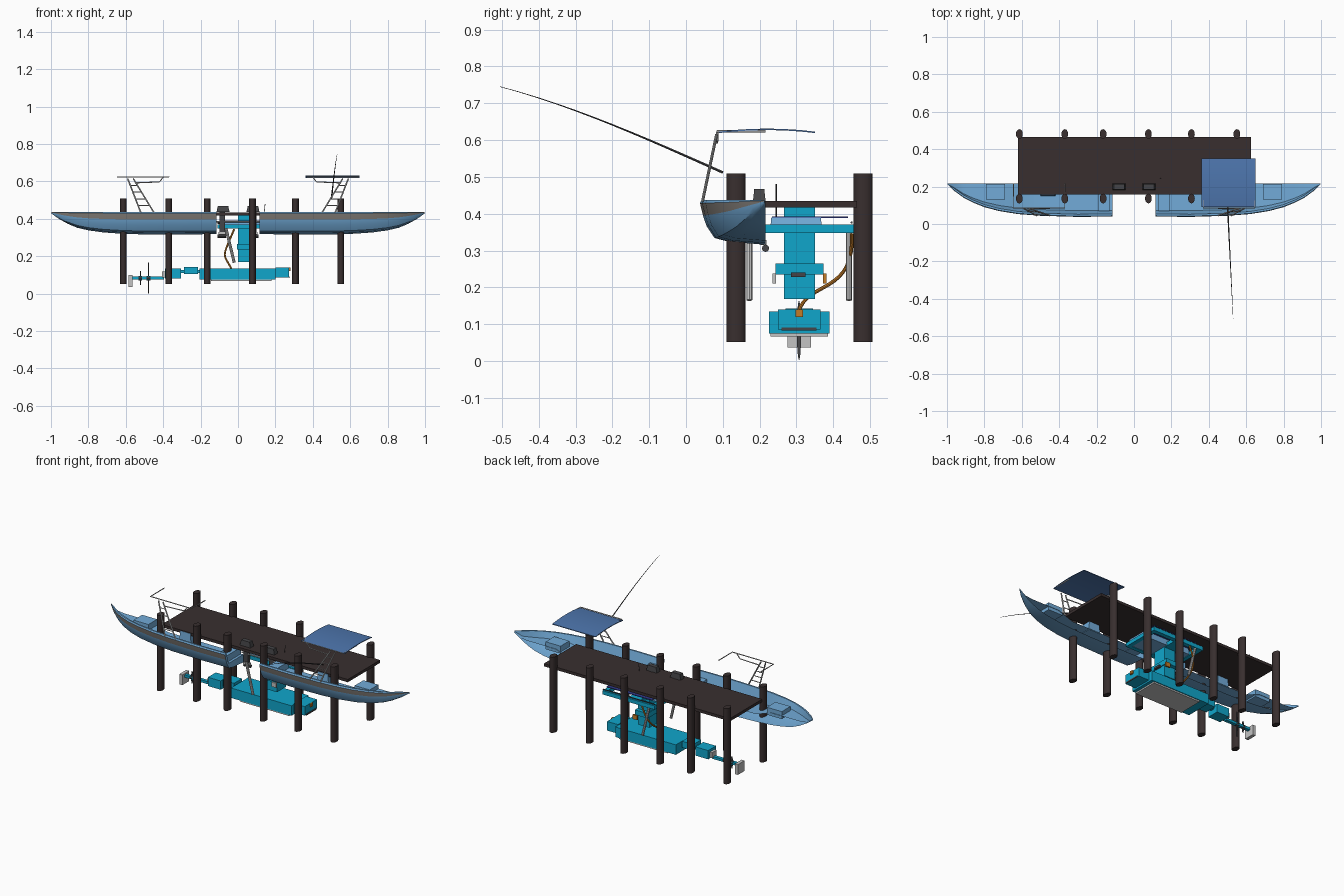
import bpy, bmesh, math
from mathutils import Vector

cube = bpy.data.objects.get("Cube")
if cube:
    bpy.data.objects.remove(cube, do_unlink=True)


def material(name, r, g, b):
    m = bpy.data.materials.new(name)
    m.use_nodes = True
    m.diffuse_color = (r, g, b, 1)
    m.node_tree.nodes["Principled BSDF"].inputs["Base Color"].default_value = (r, g, b, 1)
    return m


WOOD = material("dark timber", .04, .028, .028)
BLUE = material("hull blue", .17, .41, .69)
CANVAS = material("canopy blue", .075, .18, .42)
STRIPE = material("stripe grey", .24, .22, .2)
CYAN = material("machine cyan", .005, .38, .6)
PALE = material("pale grey", .55, .55, .55)
DARK = material("dark grey", .06, .06, .065)
ORANGE = material("cable orange", .55, .2, .02)
NAVY = material("panel navy", .03, .04, .25)


def finish(name, bm, *mats, smooth=False):
    mesh = bpy.data.meshes.new(name)
    bmesh.ops.recalc_face_normals(bm, faces=bm.faces)
    bm.to_mesh(mesh)
    bm.free()
    for m in mats:
        mesh.materials.append(m)
    ob = bpy.data.objects.new(name, mesh)
    bpy.context.collection.objects.link(ob)
    if smooth:
        bpy.ops.object.select_all(action='DESELECT')
        ob.select_set(True)
        bpy.context.view_layer.objects.active = ob
        bpy.ops.object.shade_smooth_by_angle(angle=math.radians(35))
    return ob


def box(name, xs, ys, zs, mat, taper=1):
    """Box between limits; taper scales the top face."""
    bm = bmesh.new()
    bmesh.ops.create_cube(bm, size=1)
    mid = [sum(r) / 2 for r in (xs, ys, zs)]
    size = [abs(r[1] - r[0]) for r in (xs, ys, zs)]
    for v in bm.verts:
        k = taper if v.co.z > 0 else 1
        v.co = (mid[0] + v.co.x * size[0] * k, mid[1] + v.co.y * size[1] * k, mid[2] + v.co.z * size[2])
    return finish(name, bm, mat)


def tube(name, pts, r0, mat, r1=None, sides=8):
    """Round tube along a path, optionally tapering."""
    r1 = r0 if r1 is None else r1
    pts = [Vector(p) for p in pts]
    bm, rings = bmesh.new(), []
    for i, p in enumerate(pts):
        t = (pts[min(i + 1, len(pts) - 1)] - pts[max(i - 1, 0)]).normalized()
        u = t.cross(Vector((0, 0, 1)) if abs(t.z) < .9 else Vector((1, 0, 0))).normalized()
        w = t.cross(u)
        r = r0 + (r1 - r0) * i / (len(pts) - 1)
        rings.append([bm.verts.new(p + r * (u * math.cos(a) + w * math.sin(a)))
                      for a in (math.tau * k / sides for k in range(sides))])
    for a, b in zip(rings, rings[1:]):
        for k in range(sides):
            j = (k + 1) % sides
            bm.faces.new((a[k], a[j], b[j], b[k]))
    bm.faces.new(rings[0])
    bm.faces.new(rings[-1])
    return finish(name, bm, mat, smooth=True)


# Pier: deck and two rows of oval piles
box("pier_deck", (-.62, .625), (.157, .465), (.417, .434), WOOD)
for x in (-.613, -.37, -.165, .077, .307, .55):
    for y in (.136, .481):
        bm = bmesh.new()
        bmesh.ops.create_cone(bm, cap_ends=True, segments=16, radius1=1, radius2=1, depth=1)
        for v in bm.verts:
            v.co = (x + v.co.x * .018, y + v.co.y * .026, .28 + v.co.z * .457)
        finish("pier_pile", bm, WOOD, smooth=True)

# Half hull stations: distance from middle, half width, keel height
CENTRE = .216
STATIONS = [(.115, .176, .318), (.3, .178, .316), (.5, .172, .316), (.62, .163, .32),
            (.72, .147, .327), (.80, .126, .338), (.86, .102, .352), (.91, .076, .373),
            (.96, .04, .401), (.998, .004, .428)]


def section(w, keel, floor):
    rim = min(.014, w * .4)
    rise = .436 - keel
    return [(0, keel), (.55 * w, keel + .06 * rise), (.78 * w, keel + .15 * rise),
            (.9 * w, keel + .42 * rise), (.955 * w, keel + .66 * rise),
            (w, keel + .94 * rise), (w - rim * .3, .437), (w - rim, .437),
            ((w - rim) * .88, floor), (0, floor)]


def hull(side):
    bm, rows = bmesh.new(), []
    for x, w, keel in STATIONS:
        floor = .365 if x < .7 else max(.4, keel + .005)
        rows.append([bm.verts.new((side * x, CENTRE - d, z)) for d, z in section(w, keel, floor)])
    for a, b in zip(rows, rows[1:]):
        for k in range(len(a) - 1):
            f = bm.faces.new((a[k], a[k + 1], b[k + 1], b[k]))
            f.material_index = 1 if k == 4 else 0
    bm.faces.new(rows[0])
    finish("half_hull", bm, BLUE, STRIPE, smooth=True)


def mirrored(side, pts):
    return [(side * x, y, z) for x, y, z in pts]


for s in (-1, 1):
    hull(s)
    # Seats, console and lockers in the cockpit
    box("stern_bench", (s * .13, s * .19), (.07, .213), (.362, .405), BLUE)
    box("console", (s * .42, s * .50), (.15, .213), (.362, .43), BLUE, .85)
    box("bow_locker", (s * .69, s * .79), (.13, .213), (.38, .425), BLUE)
    # Outboard motor
    box("motor_cowl", (s * .045, s * .115), (.182, .216), (.435, .467), DARK, .8)
    box("motor_leg", (s * .07, s * .1), (.195, .216), (.33, .435), DARK)
    box("motor_fin", (s * .065, s * .105), (.2, .218), (.315, .328), PALE)
    tube("motor_gearcase", mirrored(s, [(.065, .216, .306), (.11, .216, .306)]), .01, DARK)
    # Canopy frame with sloping ladder legs
    legs = [((.45, .045, .434), (.56, .083, .615)), ((.52, .045, .434), (.59, .083, .615))]
    for a, b in legs:
        tube("frame_leg", mirrored(s, [a, b]), .004, PALE)
    for i in range(1, 5):
        rung = [Vector(a).lerp(Vector(b), i / 5) for a, b in legs]
        tube("frame_rung", mirrored(s, rung), .0025, PALE)
    tube("frame_brace", mirrored(s, [(.40, .085, .622), (.42, .085, .597), (.55, .083, .592)]), .003, PALE)
    tube("frame_top", mirrored(s, [(.37, .216, .624), (.37, .085, .624), (.645, .085, .624),
                                  (.645, .216, .624)]), .003, PALE)

# Gently crowned canvas canopy
bm = bmesh.new()
bmesh.ops.create_grid(bm, x_segments=8, y_segments=8, size=1)
for v in bm.verts:
    v.co = (.505 + v.co.x * .145, .22 + v.co.y * .13, .623 + .008 * (1 - v.co.y ** 2))
bmesh.ops.solidify(bm, geom=bm.faces[:], thickness=.004)
finish("canopy", bm, CANVAS, smooth=True)

# Fishing rod, bending toward its tip
rod = []
for i in range(13):
    t = i / 12
    rod.append((.5 + .03 * t, .1 - .605 * t, .512 + .27 * t - .037 * t ** 3))
tube("fishing_rod", rod, .004, DARK, .0008, 6)
tube("aerial", [(.135, .245, .38), (.145, .245, .48)], .0015, DARK)

# Floating platform with panel
for ys in ((.216, .24), (.43, .456)):
    box("platform_side", (-.11, .24), ys, (.347, .37), CYAN)
for xs in ((-.11, -.085), (.215, .24), (.0, .075)):
    box("platform_cross", xs, (.216, .456), (.347, .37), CYAN)
box("panel_tray", (-.09, .235), (.228, .37), (.35, .389), BLUE, .95)
box("solar_panel", (-.08, .225), (.233, .44), (.388, .392), NAVY)
tube("platform_rail", [(-.11, .45, .376), (.24, .45, .376)], .003, DARK)
tube("link_bar", [(-.115, .2, .385), (.115, .2, .385)], .004, PALE)

# Column with side arms and hanging floats
box("column", (.0, .075), (.266, .35), (.168, .42), CYAN)
box("column_arm", (-.005, .08), (.243, .374), (.235, .265), CYAN)
box("arm_front_plate", (.08, .095), (.285, .325), (.228, .24), DARK)
for y, m in ((.24, PALE), (.377, ORANGE)):
    box("arm_hook", (.06, .09), (y - .005, y + .005), (.21, .237), m)
for y in (.172, .443):
    tube("hanging_pole", [(-.065, y, .35), (-.02, y, .165)], .008, PALE)

# Submerged machine: body, ballast plate, drive boxes and shaft
box("machine_body", (-.205, .2), (.225, .39), (.075, .135), CYAN)
box("machine_nose", (.2, .272), (.25, .365), (.085, .14), CYAN)
box("nose_strip", (.272, .276), (.26, .355), (.083, .091), DARK)
box("nose_socket", (.272, .28), (.298, .318), (.12, .14), ORANGE)
box("ballast_plate", (-.145, .18), (.23, .385), (.066, .075), PALE)
box("drive_box_inner", (-.29, -.215), (.27, .345), (.105, .143), CYAN)
box("drive_box_outer", (-.39, -.305), (.27, .345), (.08, .133), CYAN)
box("drive_link", (-.31, -.2), (.295, .32), (.11, .125), CYAN)
box("drive_collar", (-.405, -.39), (.285, .33), (.085, .118), PALE)
box("shaft_beam", (-.57, -.395), (.297, .317), (.075, .09), CYAN)
box("rudder", (-.585, -.565), (.275, .34), (.036, .098), PALE)

# Two-blade propellers
for x, r in ((-.478, .082), (-.522, .037)):
    bm = bmesh.new()
    bmesh.ops.create_cone(bm, cap_ends=True, segments=12, radius1=1, radius2=1, depth=1)
    for v in bm.verts:
        v.co = (x + v.co.z * .005, .307 + v.co.x * .006, .083 + v.co.y * r)
    finish("propeller_blade", bm, DARK)
    tube("propeller_hub", [(x - .01, .307, .083), (x + .01, .307, .083)], .012, DARK)

# Orange supply cable sagging from platform to machine
A, B, C, D = (Vector(p) for p in ((-.02, .45, .345), (-.09, .46, .18), (-.08, .33, .22), (-.035, .305, .132)))
cable = [A * (1 - t) ** 3 + B * 3 * t * (1 - t) ** 2 + C * 3 * t * t * (1 - t) + D * t ** 3
         for t in (i / 16 for i in range(17))]
tube("supply_cable", cable, .005, ORANGE)
